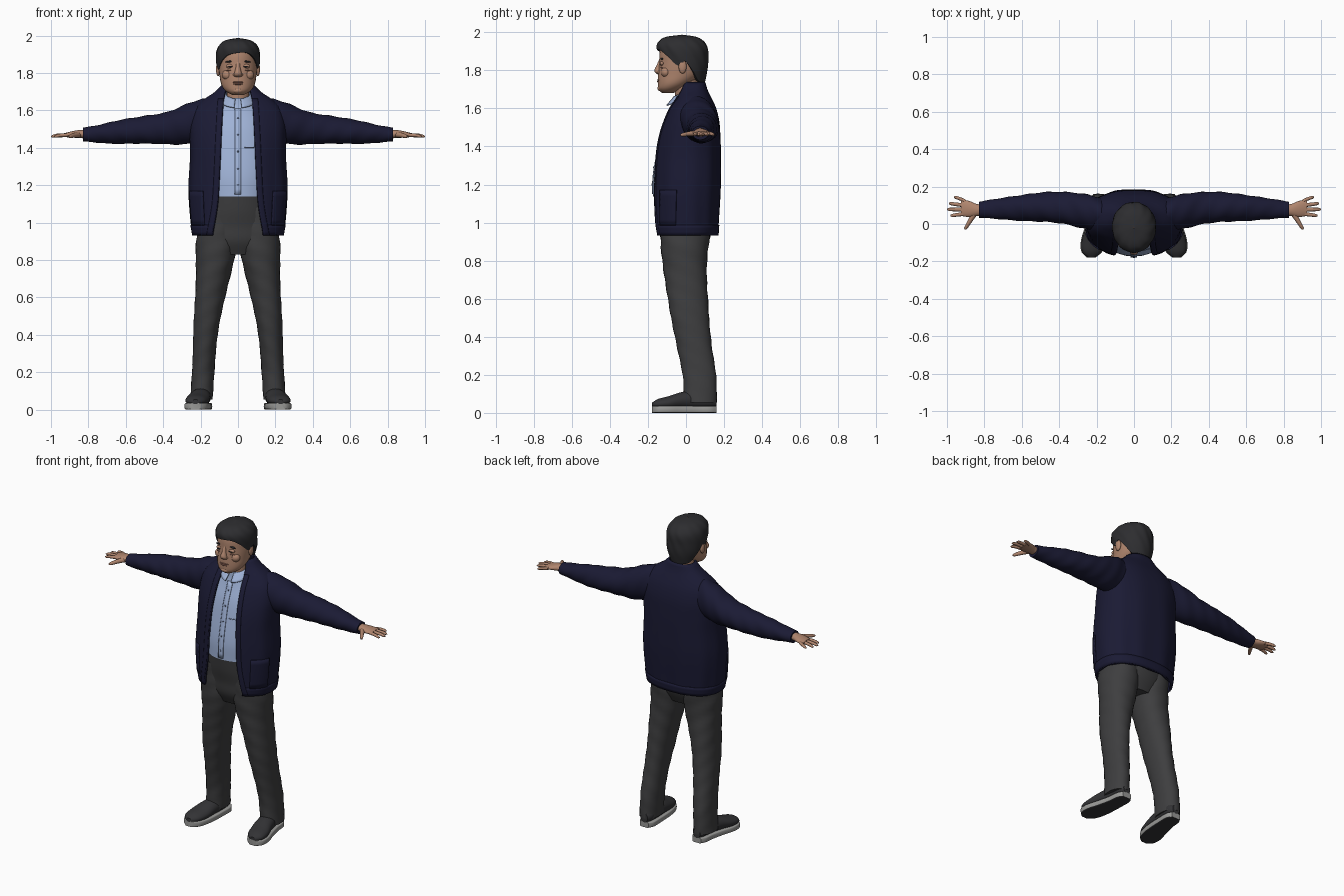
import bpy, bmesh
from math import sin, cos, asin, pi, tau
from mathutils import Matrix, Vector

if "Cube" in bpy.data.objects:
    bpy.data.objects.remove(bpy.data.objects["Cube"])


def material(name, r, g, b):
    m = bpy.data.materials.new(name)
    m.use_nodes = True
    m.diffuse_color = (r, g, b, 1)
    bsdf = m.node_tree.nodes["Principled BSDF"]
    bsdf.inputs["Base Color"].default_value = (r, g, b, 1)
    bsdf.inputs["Roughness"].default_value = 0.8
    return m


skin = material("skin", .43, .235, .155)
lip = material("lip", .28, .13, .095)
hair_mat = material("charcoal hair", .026, .026, .029)
navy = material("navy knit", .0105, .0105, .034)
shirt_mat = material("light blue cotton", .35, .45, .68)
seam = material("blue grey seam", .17, .22, .36)
grey = material("grey trouser cloth", .048, .048, .05)
shoe_mat = material("dark shoe", .033, .033, .036)
sole_mat = material("pale sole", .32, .32, .31)
made = []


def finish(name, bm, mat, mirror=False, thick=0):
    bmesh.ops.recalc_face_normals(bm, faces=bm.faces)
    mesh = bpy.data.meshes.new(name)
    bm.to_mesh(mesh)
    bm.free()
    mesh.materials.append(mat)
    ob = bpy.data.objects.new(name, mesh)
    bpy.context.collection.objects.link(ob)
    if thick:
        mod = ob.modifiers.new("Thickness", 'SOLIDIFY')
        mod.thickness, mod.offset = thick, 0
    if mirror:
        ob.modifiers.new("Mirror", 'MIRROR')
    made.append(ob)
    return ob


def grid(name, fn, nu, nv, mat, closed=False, caps=False, **kw):
    """Surface through fn(u, v), with u around and v along."""
    bm = bmesh.new()
    cols = nu if closed else nu + 1
    rows = [[bm.verts.new(fn(i / nu, j / nv)) for i in range(cols)] for j in range(nv + 1)]
    for a, b in zip(rows, rows[1:]):
        for i in range(nu):
            k = (i + 1) % cols
            bm.faces.new((a[i], a[k], b[k], b[i]))
    if caps:
        bm.faces.new(rows[0])
        bm.faces.new(rows[-1])
    return finish(name, bm, mat, **kw)


def at(rows, k):
    """Smooth interpolation of a table keyed by its first column."""
    k = min(max(k, rows[0][0]), rows[-1][0])
    i = max(j for j in range(len(rows) - 1) if rows[j][0] <= k)
    o, p, q, n = (rows[min(max(i + d, 0), len(rows) - 1)] for d in (-1, 0, 1, 2))
    h = q[0] - p[0]
    t = (k - p[0]) / h
    out = []
    for a, b, c, d in zip(o[1:], p[1:], q[1:], n[1:]):
        m, w = (c - a) / (q[0] - o[0]) * h, (d - b) / (n[0] - p[0]) * h
        s = t * t * (3 - 2 * t)
        out.append(b + (c - b) * s + m * t * (1 - t) ** 2 - w * t * t * (1 - t))
    return out


def spow(x, p):
    return abs(x) ** p * (1 if x >= 0 else -1)


def loft(name, rows, mat, axis='z', nu=28, nv=28, p=1, fold=0, **kw):
    """Rows hold: position on axis, two centre coordinates, two radii."""
    lo, hi = rows[0][0], rows[-1][0]

    def fn(u, v):
        k = lo + (hi - lo) * v
        a, b, ra, rb = at(rows, k)
        f = 1 + fold * sin(3 * u * tau + 38 * k) * sin(23 * k)
        a += max(ra, .001) * f * spow(cos(u * tau), p)
        b += max(rb, .001) * f * spow(sin(u * tau), p)
        return {'x': (k, a, b), 'y': (a, k, b), 'z': (a, b, k)}[axis]
    return grid(name, fn, nu, nv, mat, closed=True, caps=True, **kw)


def ellipsoid(name, centre, size, mat, turn=0, **kw):
    bm = bmesh.new()
    m = Matrix.Translation(centre) @ Matrix.Rotation(turn, 4, 'Y') @ Matrix.Diagonal((*size, 1))
    bmesh.ops.create_uvsphere(bm, u_segments=16, v_segments=10, radius=1, matrix=m)
    return finish(name, bm, mat, **kw)


# Trousers
loft("trouser_leg", [
    (.055, .195, .075, .06, .086), (.2, .187, .07, .06, .088), (.35, .177, .045, .063, .092),
    (.5, .163, .02, .072, .1), (.65, .143, .005, .085, .108), (.78, .124, -.005, .1, .116),
    (.88, .115, -.008, .11, .126), (1.08, .1, 0, .1, .14)], grey, nv=44, p=.92, fold=.03, mirror=True)
loft("trouser_hips", [
    (.83, 0, -.005, .15, .09), (.9, 0, -.005, .2, .125), (.98, 0, 0, .21, .142),
    (1.06, 0, 0, .2, .16), (1.155, 0, 0, .195, .172)], grey)

# Shoes: upper, and a sole following the same outline
shoe_rows = [
    (-.178, .228, .042, .02, .012), (-.15, .226, .046, .05, .026), (-.09, .217, .052, .062, .036),
    (-.02, .203, .065, .056, .045), (.06, .192, .07, .048, .05), (.13, .188, .07, .043, .045),
    (.16, .188, .06, .025, .03)]
loft("shoe_upper", shoe_rows, shoe_mat, 'y', mirror=True)
sole = loft("shoe_sole", [(y, x, .018, r + .005, .018) for y, x, z, r, h in shoe_rows],
            sole_mat, 'y', p=.3, mirror=True)
sole.data.materials.append(shoe_mat)
for f in sole.data.polygons:
    f.material_index = 1 if f.normal.z < -.6 else 0

# Shirt, placket, buttons and collar
shirt_rows = [
    (1.14, 0, 0, .2, .174), (1.25, 0, 0, .215, .17), (1.4, 0, .01, .215, .152),
    (1.5, 0, .02, .2, .137), (1.58, 0, .02, .16, .105), (1.63, 0, .01, .11, .08),
    (1.665, 0, 0, .068, .066)]
loft("shirt", shirt_rows, shirt_mat)


def shirt_front(x, z, lift):
    _, yc, rx, ry = at(shirt_rows, z)
    return Vector((x, yc - ry * (1 - (x / rx) ** 2) ** .5 - lift, z))


grid("shirt_placket", lambda u, v: shirt_front(-.017 + .034 * u, 1.15 + .46 * v, .003), 2, 16, shirt_mat, thick=.004)
grid("placket_seam", lambda u, v: shirt_front(-.019 + .003 * u, 1.15 + .46 * v, .004), 1, 16, seam, thick=.003)
grid("chest_pocket_seam", lambda u, v: shirt_front(.035 + .05 * u, 1.4 + .004 * v, .003), 4, 1, seam, thick=.003)
for i in range(5):
    ellipsoid(f"shirt_button_{i + 1}", shirt_front(0, 1.2 + .09 * i, .006), (.005, .003, .005), seam)


def collar(u, v):
    a = .22 + (tau - .44) * u
    back = (1 - cos(a)) / 2
    r = .064 + .028 * v
    z = 1.662 + .05 * back - v * (.048 - .015 * back)
    return r * sin(a), .002 - .014 * v - r * cos(a), z


grid("shirt_collar", collar, 32, 4, shirt_mat, thick=.006)

# Open cardigan: body, front bands, pockets and hem rib share one surface
coat_rows = [
    (.932, 0, 0, .236, .162), (1, 0, 0, .247, .167), (1.18, 0, .006, .258, .172),
    (1.35, 0, .011, .25, .168), (1.45, 0, .018, .252, .158), (1.53, 0, .028, .252, .142),
    (1.6, 0, .035, .232, .118), (1.65, 0, .04, .186, .09), (1.69, 0, .04, .125, .07),
    (1.735, 0, .04, .078, .056)]
opening = [(.932, .135), (1.1, .107), (1.3, .095), (1.5, .086), (1.65, .076), (1.735, .06)]
P = .85


def coat(a, z, lift=0):
    _, yc, rx, ry = at(coat_rows, z)
    return (rx + lift) * spow(sin(a), P), yc - (ry + lift) * spow(cos(a), P), z


def edge(z, extra=0):
    w = at(opening, z)[0] + extra
    return asin(min(1, w / at(coat_rows, z)[2]) ** (1 / P))


def coat_body(u, v):
    z = .932 + .803 * v
    e = edge(z)
    return coat(e + (tau - 2 * e) * u, z, .003 * sin(u * 60) * (1 - v))


def front_band(u, v):
    z = .932 + .73 * v
    return coat(edge(z, .028 * u), z, .006)


grid("cardigan_body", coat_body, 64, 48, navy, thick=.012)
grid("cardigan_front_band", front_band, 3, 36, navy, thick=.008, mirror=True)
grid("cardigan_pocket", lambda u, v: coat(.72 + .6 * u, .985 + .185 * v, .007), 10, 6, navy, thick=.008, mirror=True)
grid("cardigan_hem", lambda u, v: coat(edge(.95) + (tau - 2 * edge(.95)) * u, .933 + .055 * v, .005), 56, 3, navy, thick=.008)
loft("cardigan_sleeve", [
    (.13, .045, 1.57, .08, .09), (.19, .055, 1.552, .09, .108), (.27, .07, 1.53, .093, .108),
    (.38, .085, 1.506, .085, .086), (.5, .09, 1.495, .078, .074), (.65, .085, 1.483, .064, .062),
    (.75, .08, 1.475, .052, .047), (.83, .075, 1.471, .043, .036)],
    navy, 'x', nv=48, fold=.045, mirror=True)

# Hands
loft("palm", [
    (.8, .075, 1.471, .03, .024), (.84, .075, 1.474, .032, .022), (.88, .08, 1.472, .043, .018),
    (.925, .087, 1.468, .044, .011)], skin, 'x', nv=12, mirror=True)
fingers = {"index": (.055, .982, .045), "middle": (.077, 1, .078),
           "ring": (.099, .99, .11), "little": (.12, .962, .143)}
for name, (y, tip, y_tip) in fingers.items():
    loft(name + "_finger", [
        (.9, y, 1.469, .011, .01), (tip - .03, (y + 2 * y_tip) / 3, 1.466, .0095, .009),
        (tip - .006, y_tip, 1.461, .008, .007), (tip, y_tip, 1.46, .003, .003)],
        skin, 'x', nu=12, nv=10, mirror=True)
loft("thumb", [
    (-.03, .902, 1.46, .004, .004), (-.02, .898, 1.461, .01, .009), (.01, .88, 1.466, .013, .012),
    (.05, .855, 1.47, .018, .015)], skin, 'y', nu=14, nv=10, mirror=True)

# Neck and head
loft("neck", [(1.6, 0, .005, .066, .06), (1.68, 0, 0, .06, .058), (1.78, 0, 0, .064, .065)], skin, nv=10)
loft("head", [
    (1.682, 0, -.095, .03, .032), (1.7, 0, -.083, .062, .062), (1.73, 0, -.06, .086, .088),
    (1.78, 0, -.03, .098, .117), (1.84, 0, -.02, .104, .121), (1.9, 0, -.02, .101, .118),
    (1.95, 0, -.02, .083, .1), (1.972, 0, -.02, .05, .06)], skin, nv=32)
loft("nose", [
    (1.778, 0, -.141, .012, .008), (1.79, 0, -.144, .023, .02), (1.803, 0, -.145, .019, .021),
    (1.83, 0, -.139, .012, .014), (1.865, 0, -.132, .01, .006)], skin, nu=16, nv=12)
ellipsoid("nostril_wing", (.017, -.14, 1.79), (.01, .012, .009), skin, mirror=True)
ellipsoid("upper_lip", (0, -.143, 1.75), (.031, .008, .005), lip)
ellipsoid("lower_lip", (0, -.143, 1.741), (.025, .009, .006), lip)
ellipsoid("chin", (0, -.127, 1.706), (.032, .024, .018), skin)
ellipsoid("cheek", (.052, -.106, 1.79), (.034, .026, .028), skin, mirror=True)
ellipsoid("eyelid", (.041, -.126, 1.836), (.024, .011, .012), skin, mirror=True)
ellipsoid("eye", (.041, -.133, 1.834), (.015, .006, .004), hair_mat, mirror=True)
ellipsoid("eye_bag", (.042, -.126, 1.815), (.022, .009, .003), lip, .15, mirror=True)
ellipsoid("eyebrow", (.045, -.126, 1.861), (.025, .008, .005), hair_mat, .15, mirror=True)
ellipsoid("ear", (.106, -.018, 1.819), (.012, .021, .036), skin, mirror=True)

# Hair cap, rising from a hairline that varies around the head
hair_rows = [
    (1.73, 0, .015, .083, .083), (1.8, 0, .003, .108, .11), (1.86, 0, -.01, .117, .126),
    (1.92, 0, -.02, .114, .134), (1.955, 0, -.025, .095, .115), (1.977, 0, -.025, .06, .075),
    (1.987, 0, -.02, .002, .002)]
hairline = [(0, 1.908), (.5, 1.9), (.85, 1.868), (1.15, 1.825), (1.4, 1.825), (1.58, 1.85),
            (1.85, 1.8), (2.2, 1.745), (pi, 1.735)]


def hair(u, v):
    a = u * tau
    low = at(hairline, min(a, tau - a))[0] + .012 * sin(a) * max(0, cos(a))
    z = low + (1.987 - low) * sin(max(0, v - .04) / .96 * pi / 2)
    _, yc, rx, ry = at(hair_rows, z)
    f = (.8 if v == 0 else 1) * (1 + .018 * sin(11 * a + 50 * z) * sin(v * pi))
    return rx * f * sin(a), yc - ry * f * cos(a), z


grid("hair", hair, 72, 25, hair_mat, closed=True)

# Smooth shading with crisp edges
bpy.ops.object.select_all(action='DESELECT')
for ob in made:
    ob.select_set(True)
bpy.context.view_layer.objects.active = made[0]
bpy.ops.object.shade_smooth_by_angle(angle=.8)
